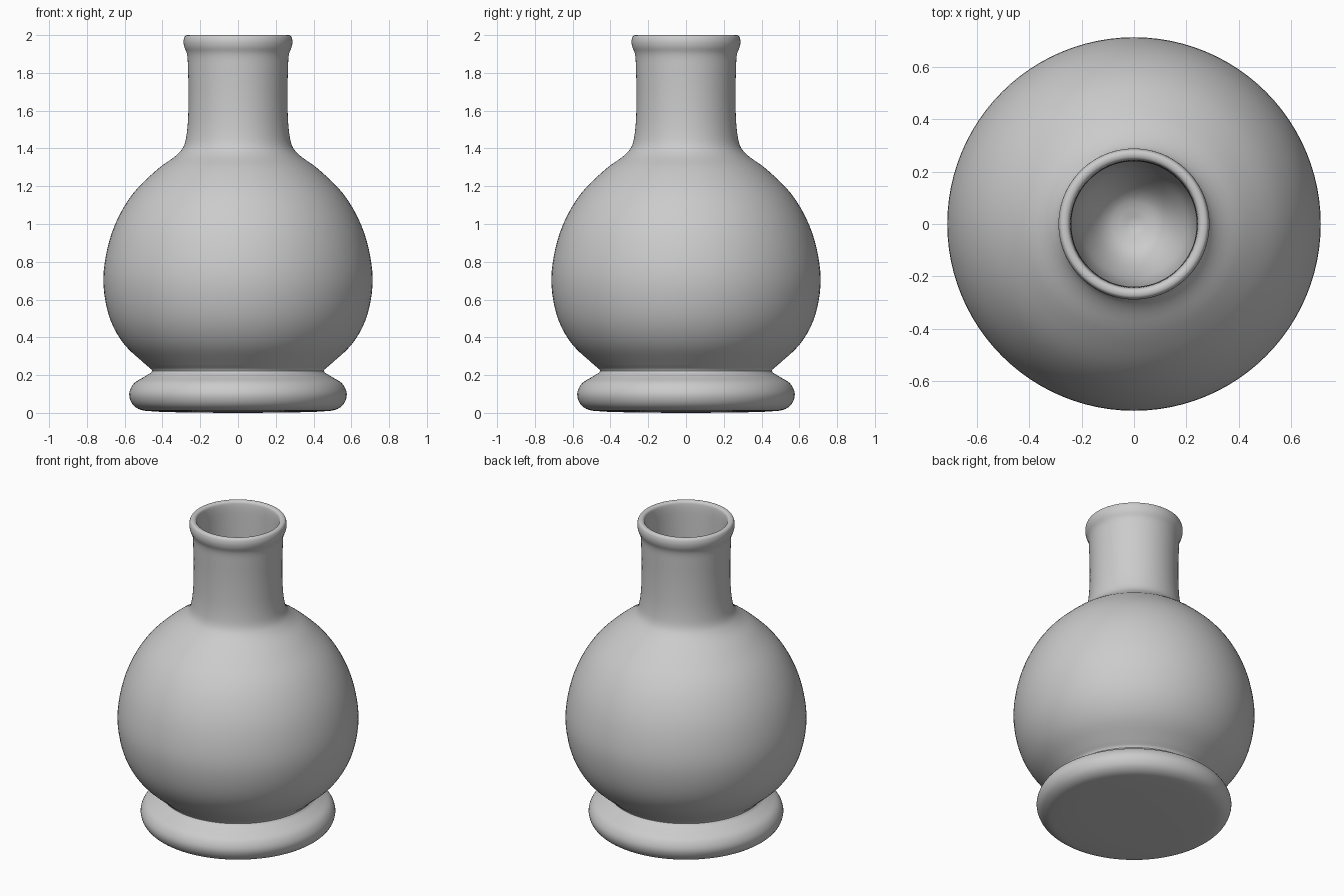
import bpy, bmesh, math
from mathutils import Vector

if "Cube" in bpy.data.objects:
    bpy.data.objects.remove(bpy.data.objects["Cube"])

SEGMENTS = 96


def smooth_profile(points, steps=4):
    """Catmull-Rom (centripetal) curve through radius/height points."""
    p = [Vector(q) for q in points]
    p = [2 * p[0] - p[1]] + p + [2 * p[-1] - p[-2]]
    out = []
    for a, b, c, d in zip(p, p[1:], p[2:], p[3:]):
        t1 = (b - a).length ** 0.5
        t2 = t1 + (c - b).length ** 0.5
        t3 = t2 + (d - c).length ** 0.5
        for i in range(steps):
            t = t1 + (t2 - t1) * i / steps
            a1 = a.lerp(b, t / t1)
            a2 = b.lerp(c, (t - t1) / (t2 - t1))
            a3 = c.lerp(d, (t - t2) / (t3 - t2))
            b1 = a1.lerp(a2, t / t2)
            b2 = a2.lerp(a3, (t - t1) / (t3 - t1))
            out.append(b1.lerp(b2, (t - t1) / (t2 - t1)))
    out.append(p[-2])
    return out


def lathe(name, profile):
    bm = bmesh.new()
    verts = [bm.verts.new((max(r, 0), 0, z)) for r, z in profile]
    edges = [bm.edges.new(pair) for pair in zip(verts, verts[1:])]
    bmesh.ops.spin(bm, geom=verts + edges, cent=(0, 0, 0), axis=(0, 0, 1),
                   angle=math.tau, steps=SEGMENTS, use_duplicate=False)
    bmesh.ops.remove_doubles(bm, verts=bm.verts, dist=0.0003)
    bmesh.ops.recalc_face_normals(bm, faces=bm.faces)
    mesh = bpy.data.meshes.new(name)
    bm.to_mesh(mesh)
    bm.free()
    obj = bpy.data.objects.new(name, mesh)
    bpy.context.collection.objects.link(obj)
    bpy.context.view_layer.objects.active = obj
    obj.select_set(True)
    bpy.ops.object.shade_smooth_by_angle(angle=math.radians(50))
    return obj


# Foot: flat underside and rounded ring up to the pinched waist
foot = [(0, 0), (0.25, 0.002), (0.45, 0.008), (0.52, 0.018), (0.56, 0.048),
        (0.576, 0.10), (0.552, 0.155), (0.495, 0.192), (0.455, 0.222)]
# Body: bulb, shoulder and neck
body = [(0.49, 0.257), (0.60, 0.36), (0.675, 0.49), (0.712, 0.67),
        (0.70, 0.83), (0.65, 1.0), (0.557, 1.16), (0.42, 1.295),
        (0.325, 1.365), (0.288, 1.41), (0.27, 1.49), (0.262, 1.65),
        (0.265, 1.82), (0.27, 1.90)]
# Lip: rolled rim
lip = [(0.285, 1.94), (0.288, 1.97), (0.28, 1.995), (0.265, 2.0),
       (0.25, 1.994), (0.244, 1.975)]
# Inside of the neck with a dished floor
inside = [(0.24, 1.85), (0.238, 1.5), (0.23, 1.25), (0.2, 1.1),
          (0.11, 0.95), (0, 0.91)]

lathe("vase", smooth_profile(foot + body + lip + inside))
